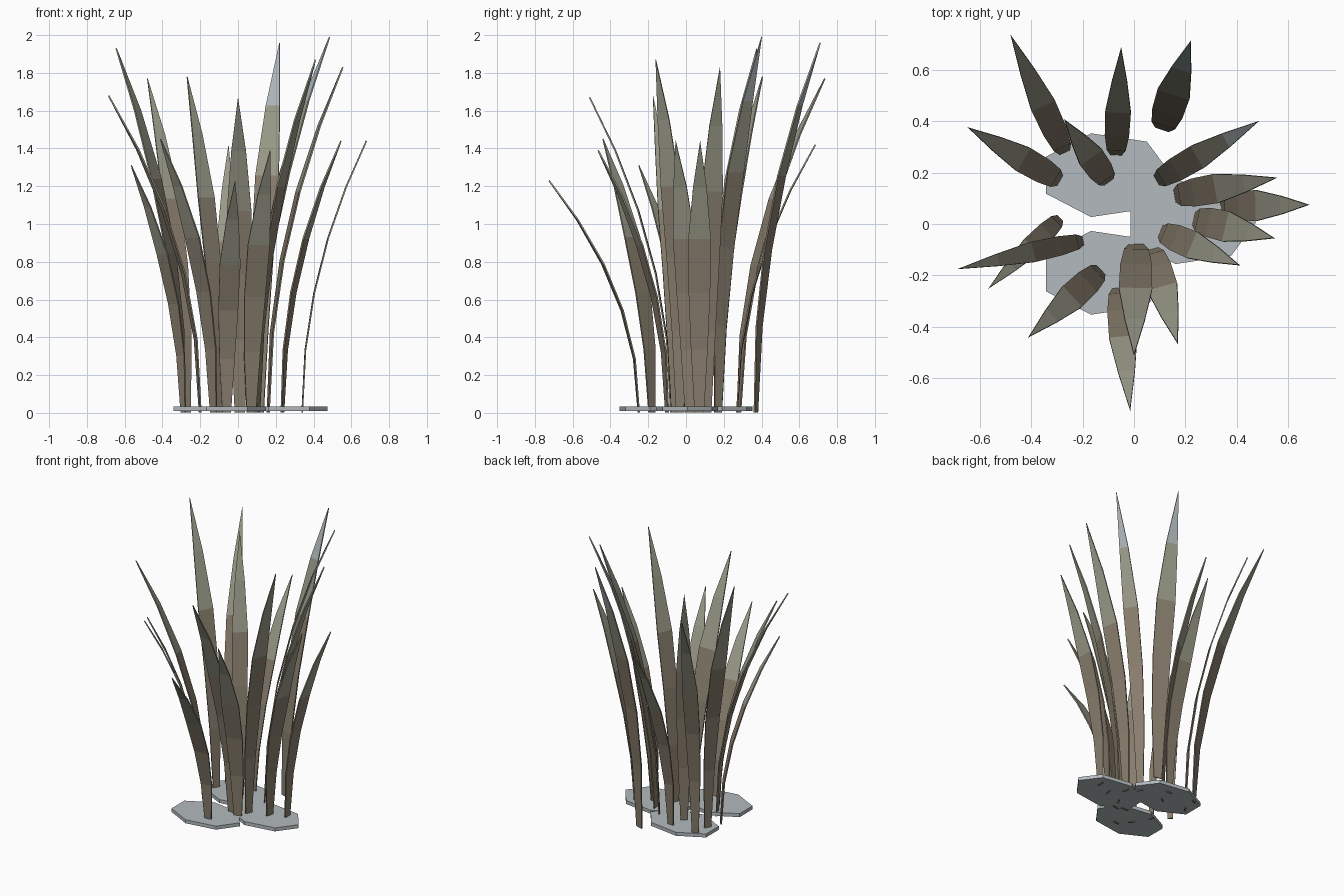
import bpy, bmesh, math
from mathutils import Vector

if "Cube" in bpy.data.objects:
    bpy.data.objects.remove(bpy.data.objects["Cube"])


def material(name, rgb):
    m = bpy.data.materials.new(name)
    m.diffuse_color = (*rgb, 1)
    m.use_nodes = True
    m.node_tree.nodes["Principled BSDF"].inputs["Base Color"].default_value = m.diffuse_color
    return m


brown = material("stem_brown", (0.25, 0.21, 0.155))
green = material("leaf_grey_green", (0.32, 0.32, 0.25))
tip_blue = material("tip_blue_grey", (0.42, 0.46, 0.48))
stone = material("stone_grey", (0.45, 0.49, 0.51))


# Flat seven-sided stones
def base_stone(i, x, y):
    bpy.ops.mesh.primitive_cylinder_add(
        vertices=7, radius=1, depth=1, end_fill_type='TRIFAN', location=(x, y, 0.022))
    o = bpy.context.object
    o.name = f"base_stone_{i}"
    for v in o.data.vertices:
        a = math.atan2(v.co.x, v.co.y)
        r = math.hypot(v.co.x, v.co.y)
        v.co = (0.257 * r * math.cos(a), 0.167 * r * math.sin(a), v.co.z * 0.025)
    o.data.materials.append(stone)


for i, (x, y) in enumerate([(-0.11, 0.19), (-0.11, -0.19), (0.218, 0.007)]):
    base_stone(i + 1, x, y)

# Blade outline: height fraction, half-width fraction
PROFILE = [(0, 0.42), (0.23, 0.74), (0.44, 0.95), (0.64, 1.0), (0.83, 0.6), (1, 0)]


# Blade: flat ribbon bending outwards, ending in a point
def blade(i, bx, by, tx, ty, h, width):
    lean = Vector((tx - bx, ty - by, 0))
    side = Vector((-lean.y, lean.x, 0)).normalized()
    bm = bmesh.new()
    last = None
    for k, (t, w) in enumerate(PROFILE):
        c = Vector((bx, by, 0.003 + t * (h - 0.003))) + lean * t ** 2.05
        if w:
            row = [bm.verts.new(c + side * s * w * width / 2) for s in (-1, 1)]
        else:
            row = [bm.verts.new(c)]
        if last:
            f = bm.faces.new(last + row[::-1])
            f.material_index = 0 if k <= 3 else 1
            if k == 5 and h > 1.95:
                f.material_index = 2
        last = row
    me = bpy.data.meshes.new(f"grass_blade_{i}")
    bm.to_mesh(me)
    bm.free()
    for m in (brown, green, tip_blue):
        me.materials.append(m)
    o = bpy.data.objects.new(f"grass_blade_{i}", me)
    bpy.context.collection.objects.link(o)
    s = o.modifiers.new("thickness", 'SOLIDIFY')
    s.thickness = 0.008
    s.offset = 0


# Base x, y, tip x, y, height, width
BLADES = [
    (-0.27, 0.28, -0.48, 0.735, 1.77, 0.10),
    (-0.07, 0.27, -0.05, 0.685, 1.42, 0.10),
    (0.11, 0.37, 0.22, 0.71, 1.96, 0.13),
    (0.09, 0.17, 0.485, 0.40, 1.99, 0.10),
    (0.16, 0.11, 0.555, 0.18, 1.83, 0.115),
    (0.34, 0.07, 0.68, 0.075, 1.44, 0.12),
    (0.235, 0.02, 0.545, -0.055, 1.44, 0.12),
    (0.105, -0.03, 0.41, -0.16, 1.87, 0.11),
    (0.07, -0.10, 0.17, -0.465, 1.39, 0.12),
    (0.01, -0.08, 0.0, -0.51, 1.67, 0.13),
    (-0.06, -0.25, -0.015, -0.725, 1.23, 0.11),
    (-0.13, -0.18, -0.41, -0.44, 1.45, 0.11),
    (-0.29, 0.02, -0.565, -0.25, 1.31, 0.08),
    (-0.20, -0.065, -0.685, -0.175, 1.68, 0.08),
    (-0.29, 0.17, -0.645, 0.375, 1.93, 0.105),
    (-0.10, 0.165, -0.27, 0.405, 1.78, 0.105),
]
for i, b in enumerate(BLADES):
    blade(i + 1, *b)
